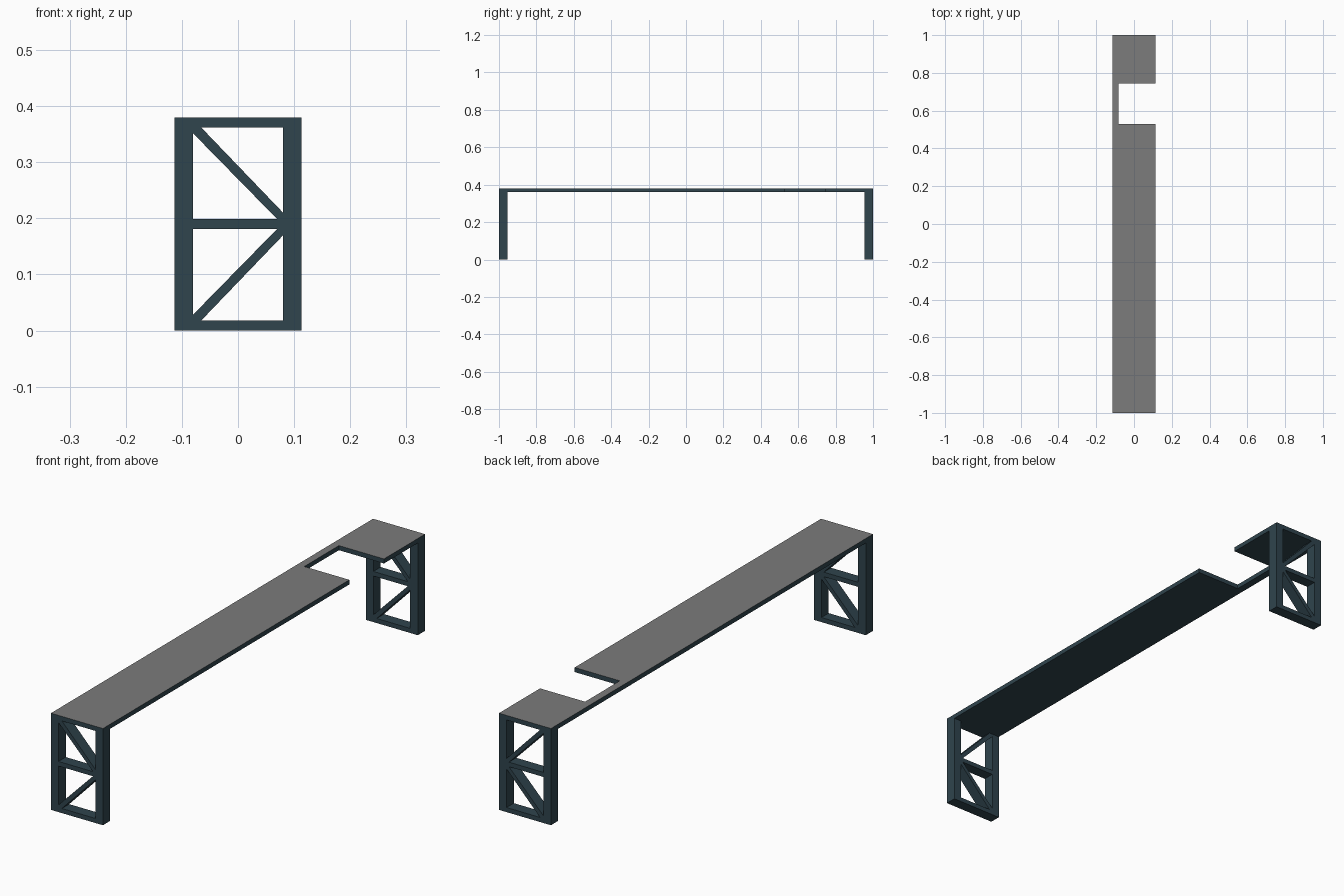
import bpy, bmesh

if "Cube" in bpy.data.objects:
    bpy.data.objects.remove(bpy.data.objects["Cube"])

W, H, T = 0.113, 0.38, 0.018      # half width, height, board thickness
INNER = 0.08                      # inner edge of the posts
DEPTH = 0.045                     # leg depth along y
MID = H / 2


def material(name, rgb):
    m = bpy.data.materials.new(name)
    m.diffuse_color = (*rgb, 1)
    m.use_nodes = True
    m.node_tree.nodes["Principled BSDF"].inputs["Base Color"].default_value = m.diffuse_color
    return m


dark = material("dark slate", (0.029, 0.058, 0.075))
grey = material("mid grey", (0.2, 0.2, 0.2))


def prism(name, points, axis, start, length, mats):
    """Extrude a 2D outline along y (outline in xz) or z (outline in xy)."""
    bm = bmesh.new()
    if axis == 'y':
        verts = [bm.verts.new((a, start, b)) for a, b in points]
        move = (0, length, 0)
    else:
        verts = [bm.verts.new((a, b, start)) for a, b in points]
        move = (0, 0, length)
    face = bm.faces.new(verts)
    ext = bmesh.ops.extrude_face_region(bm, geom=[face], use_keep_orig=True)
    bmesh.ops.translate(bm, vec=move,
                        verts=[g for g in ext["geom"] if isinstance(g, bmesh.types.BMVert)])
    bmesh.ops.recalc_face_normals(bm, faces=bm.faces)
    if len(mats) > 1:             # upward faces take the second colour
        for f in bm.faces:
            f.material_index = int(f.normal.z > 0.9)
    mesh = bpy.data.meshes.new(name)
    bm.to_mesh(mesh)
    bm.free()
    for m in mats:
        mesh.materials.append(m)
    obj = bpy.data.objects.new(name, mesh)
    bpy.context.collection.objects.link(obj)
    return obj


def rect(x0, x1, z0, z1):
    return [(x0, z0), (x1, z0), (x1, z1), (x0, z1)]


# Deck board with a notch cut in from the right side
prism("deck", [(-W, -1), (W, -1), (W, 0.53), (-0.083, 0.53),
               (-0.083, 0.745), (W, 0.745), (W, 1), (-W, 1)],
      'z', H - T, T, [dark, grey])

# Upper brace outline, fitted into the corners of its bay; the lower one mirrors it
top, low = H - T, MID + T / 2
upper = [(-INNER, top - 0.0105), (-INNER, top), (-INNER + 0.0145, top),
         (INNER, low + 0.0115), (INNER, low), (INNER - 0.0105, low)]
lower = [(x, H - z) for x, z in upper]

# Braced leg frames at both ends
for end, y in (("front", -1), ("back", 1 - DEPTH)):
    parts = {
        "left_post": rect(-W, -INNER, 0, top),
        "right_post": rect(INNER, W, 0, top),
        "bottom_rail": rect(-INNER, INNER, 0, T),
        "middle_rail": rect(-INNER, INNER, MID - T / 2, MID + T / 2),
        "upper_brace": upper,
        "lower_brace": lower,
    }
    for part, outline in parts.items():
        prism(f"{end}_leg_{part}", outline, 'y', y, DEPTH, [dark])
